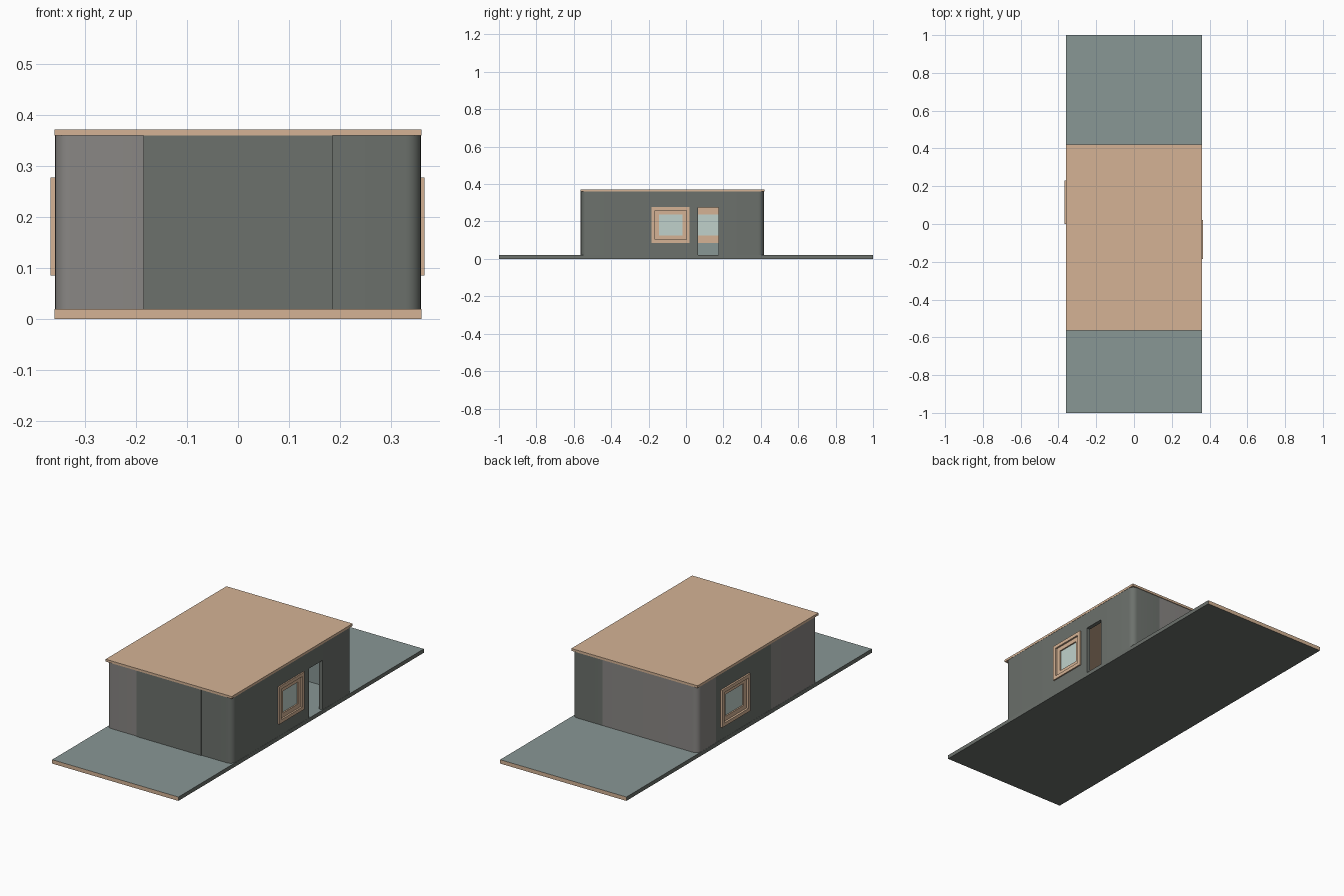
import bpy, bmesh
from math import sin, cos, radians

if "Cube" in bpy.data.objects:
    bpy.data.objects.remove(bpy.data.objects["Cube"])


def mat(name, r, g, b):
    m = bpy.data.materials.new(name)
    m.diffuse_color = (r, g, b, 1)
    m.use_nodes = True
    m.node_tree.nodes["Principled BSDF"].inputs["Base Color"].default_value = m.diffuse_color
    return m


TAN = mat("tan_timber", 0.66, 0.45, 0.30)
TEAL = mat("teal_grey", 0.25, 0.31, 0.30)
DARK = mat("dark_grey", 0.15, 0.165, 0.15)
BROWN = mat("warm_grey", 0.25, 0.24, 0.23)
GLASS = mat("pale_glass", 0.53, 0.64, 0.60)


def finish(name, bm, mats):
    bmesh.ops.recalc_face_normals(bm, faces=bm.faces)
    me = bpy.data.meshes.new(name)
    bm.to_mesh(me)
    bm.free()
    for m in mats:
        me.materials.append(m)
    ob = bpy.data.objects.new(name, me)
    bpy.context.collection.objects.link(ob)
    return ob


def add_box(bm, lo, hi):
    vs = bmesh.ops.create_cube(bm, size=1)["verts"]
    for v in vs:
        v.co = [(lo[i] + hi[i]) / 2 + v.co[i] * abs(hi[i] - lo[i]) for i in range(3)]


def box(name, lo, hi, m):
    bm = bmesh.new()
    add_box(bm, lo, hi)
    return finish(name, bm, [m])


def ring(name, side, y0, y1, z0, z1, w, xa, xb):
    # rectangular frame lying in a side wall
    bm = bmesh.new()
    for ya, yb, za, zb in ((y0, y1, z0, z0 + w), (y0, y1, z1 - w, z1),
                           (y0, y0 + w, z0 + w, z1 - w), (y1 - w, y1, z0 + w, z1 - w)):
        add_box(bm, (side * xa, ya, za), (side * xb, yb, zb))
    return finish(name, bm, [TAN])


# base slab: teal top, tan ends, dark sides and underside
bm = bmesh.new()
add_box(bm, (-0.36, -1, 0), (0.36, 1, 0.02))
bm.normal_update()
for f in bm.faces:
    f.material_index = 0 if f.normal.z > 0.5 else 1 if abs(f.normal.y) > 0.5 else 2
finish("base_slab", bm, [TEAL, TAN, DARK])

# flat roof
box("roof", (-0.36, -0.565, 0.36), (0.36, 0.42, 0.372), TAN)

# windows (side, y0, y1) and the door opening
Z0, Z1 = 0.085, 0.278
windows = [(1, -0.185, 0.02), (-1, 0.0, 0.23)]
G = 0.01
holes = [(s, a + G, b - G, Z0 + G, Z1 - G) for s, a, b in windows]
holes.append((1, 0.065, 0.175, 0.02, 0.275))

# wall outline, counter-clockwise from front left, with rounded corners
X, YF, YB, R = 0.359, -0.56, 0.416, 0.03


def corner(cx, cy, start):
    return [(cx + R * cos(radians(start + 15 * i)), cy + R * sin(radians(start + 15 * i)))
            for i in range(7)]


def splits(side):
    return sorted({y for h in holes if h[0] == side for y in h[1:3]})


path = [(-0.185, YF), (0.185, YF)] + corner(X - R, YF + R, -90)
path += [(X, y) for y in splits(1)]
path += corner(X - R, YB - R, 0) + [(0.185, YB)] + corner(-X + R, YB - R, 90)
path += [(-X, y) for y in sorted(splits(-1) + [0.27, -0.18], reverse=True)]
path += corner(-X + R, YF + R, 180)
levels = sorted({0.02, 0.36} | {z for h in holes for z in h[3:5]})

# shell of wall cells, leaving out the openings
bm = bmesh.new()
grid = [[bm.verts.new((x, y, z)) for z in levels] for x, y in path]
for i, (x, y) in enumerate(path):
    j = (i + 1) % len(path)
    mx, my = (x + path[j][0]) / 2, (y + path[j][1]) / 2
    left_brown = mx < -0.3 and not -0.18 < my < 0.27
    brown = left_brown or (mx < -0.185 and my < YF + 0.02) or (mx < 0.185 and my > YB - 0.02)
    for k in range(len(levels) - 1):
        mz = (levels[k] + levels[k + 1]) / 2
        if any(s * mx > 0.3 and a < my < b and c < mz < d for s, a, b, c, d in holes):
            continue
        f = bm.faces.new((grid[i][k], grid[j][k], grid[j][k + 1], grid[i][k + 1]))
        f.material_index = int(brown)
loose = [v for v in bm.verts if not v.link_faces]
bmesh.ops.delete(bm, geom=loose, context="VERTS")
walls = finish("walls", bm, [DARK, BROWN, TEAL, TEAL])
mod = walls.modifiers.new("thickness", "SOLIDIFY")
mod.thickness = 0.02
mod.offset = -1
mod.use_even_offset = True
mod.material_offset = 2
bpy.context.view_layer.objects.active = walls
walls.select_set(True)
bpy.ops.object.modifier_apply(modifier="thickness")
bpy.ops.object.shade_smooth_by_angle(angle=radians(30))

# slightly raised centre panel on the front
box("front_panel", (-0.185, -0.564, 0.02), (0.185, -0.555, 0.36), DARK)

# stepped window frames with glass
for s, a, b in windows:
    n = "right" if s > 0 else "left"
    xo = 0.366 if s > 0 else 0.368
    ring(n + "_window_frame", s, a, b, Z0, Z1, 0.018, 0.335, xo)
    ring(n + "_window_sash", s, a + 0.018, b - 0.018, Z0 + 0.018, Z1 - 0.018, 0.022, 0.34, 0.357)
    box(n + "_window_glass", (s * 0.346, a + 0.035, Z0 + 0.035),
        (s * 0.35, b - 0.035, Z1 - 0.035), GLASS)
